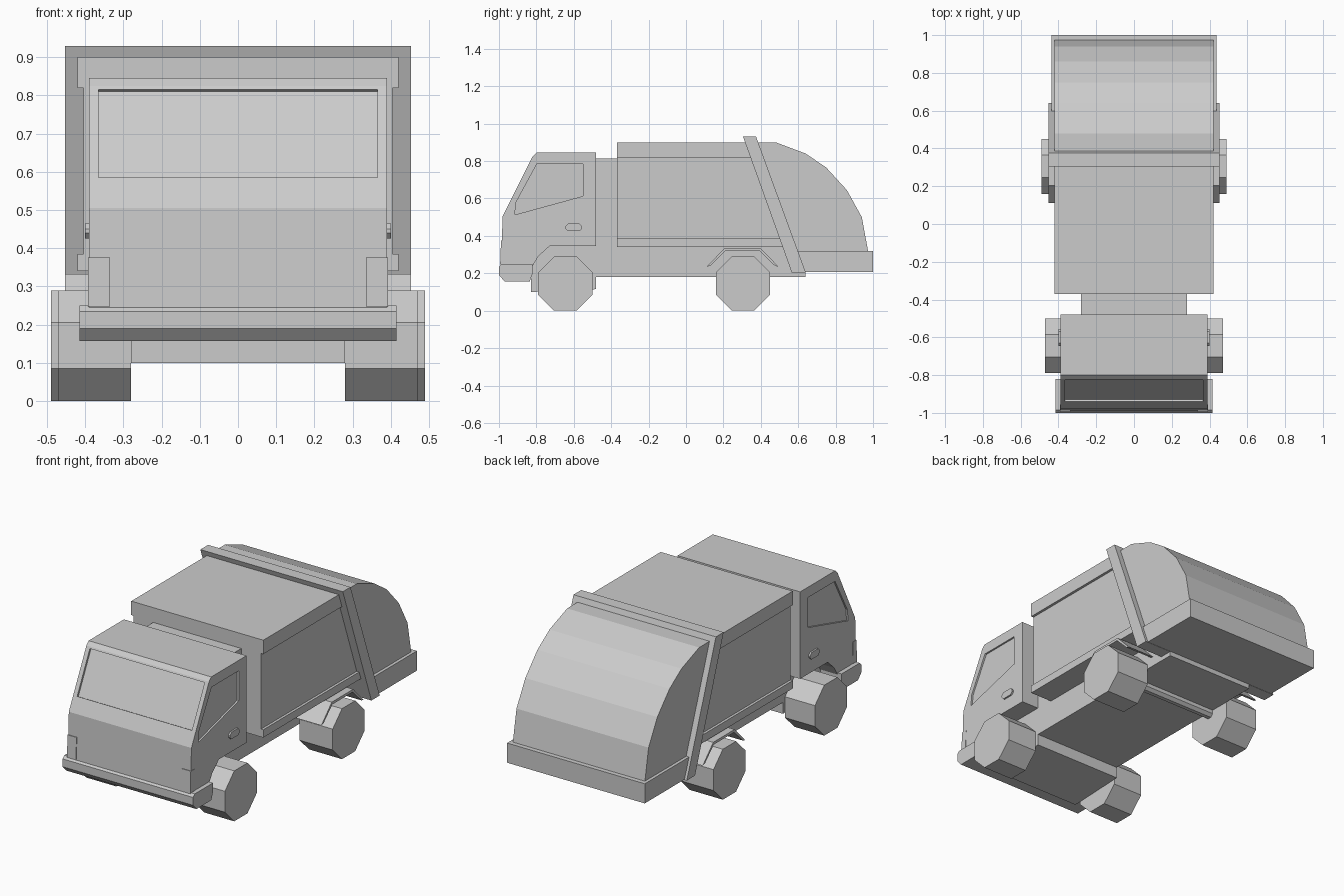
import bpy, bmesh, math
from mathutils import Vector

cube = bpy.data.objects.get("Cube")
if cube:
    bpy.data.objects.remove(cube, do_unlink=True)

grey = bpy.data.materials.new("plain grey")
grey.use_nodes = True
colour = (0.6, 0.6, 0.6, 1)
grey.diffuse_color = colour
grey.node_tree.nodes["Principled BSDF"].inputs["Base Color"].default_value = colour


def extrude(name, outline, x0, x1):
    """Prism from a closed (y, z) outline, running from x0 to x1."""
    bm = bmesh.new()
    face = bm.faces.new([bm.verts.new((x0, y, z)) for y, z in outline])
    new = bmesh.ops.extrude_face_region(bm, geom=[face])["geom"]
    verts = [v for v in new if isinstance(v, bmesh.types.BMVert)]
    bmesh.ops.translate(bm, verts=verts, vec=(x1 - x0, 0, 0))
    bmesh.ops.recalc_face_normals(bm, faces=bm.faces)
    mesh = bpy.data.meshes.new(name)
    bm.to_mesh(mesh)
    bm.free()
    mesh.materials.append(grey)
    obj = bpy.data.objects.new(name, mesh)
    bpy.context.collection.objects.link(obj)
    return obj


def slab(name, outline, half):
    return extrude(name, outline, -half, half)


def pair(name, outline, inner, outer):
    """The same prism on both sides."""
    return [extrude(side + "_" + name, outline, s * inner, s * outer)
            for side, s in (("left", 1), ("right", -1))]


def box(y0, y1, z0, z1):
    return [(y0, z0), (y1, z0), (y1, z1), (y0, z1)]


def ring(y, z, radius, sides=8):
    return [(y + radius * math.cos((i + 0.5) * math.tau / sides),
             z + radius * math.sin((i + 0.5) * math.tau / sides)) for i in range(sides)]


def strip(a, b, t0, t1, out, depth):
    """Quad along the line a-b, between fractions t0 and t1, from out to -depth."""
    a, b = Vector(a), Vector(b)
    d = b - a
    n = Vector((-d.y, d.x)).normalized()
    p, q = a + d * t0, a + d * t1
    return [tuple(v) for v in (p + n * out, q + n * out, q - n * depth, p - n * depth)]


def cut(target, cutter):
    cutter.hide_render = True
    cutter.hide_viewport = True
    mod = target.modifiers.new("recess", "BOOLEAN")
    mod.operation = "DIFFERENCE"
    mod.solver = "EXACT"
    mod.object = cutter


# Cab with recessed windscreen and side windows
brow, chin = (-0.82, 0.825), (-0.98, 0.505)
cab = slab("cab", [(-0.99, 0.24), chin, brow, (-0.80, 0.845), (-0.48, 0.845),
                   (-0.48, 0.345), (-0.73, 0.345), (-0.79, 0.29), (-0.82, 0.24)], 0.39)
cut(cab, slab("windscreen_cutter", strip(chin, brow, 0.25, 0.97, 0.05, 0.012), 0.365))
window = [(-0.915, 0.513), (-0.91, 0.577), (-0.797, 0.785), (-0.55, 0.785), (-0.55, 0.613)]
for cutter in pair("window_cutter", window, 0.38, 0.45):
    cut(cab, cutter)

# Door handles and front lamps
handle = [(-0.645, 0.44), (-0.63, 0.425), (-0.57, 0.425), (-0.555, 0.44),
          (-0.555, 0.45), (-0.57, 0.465), (-0.63, 0.465), (-0.645, 0.45)]
pair("door_handle", handle, 0.38, 0.40)
pair("lamp", strip((-0.99, 0.24), chin, 0.03, 0.51, 0.004, 0.03), 0.335, 0.392)

# Front bumper
slab("front_bumper", [(-1.0, 0.19), (-1.0, 0.235), (-0.985, 0.25), (-0.82, 0.25),
                      (-0.82, 0.20), (-0.835, 0.157), (-0.97, 0.157)], 0.415)

# Chassis and bulkhead behind the cab
slab("chassis", [(-0.83, 0.10), (-0.48, 0.115), (-0.48, 0.18), (0.64, 0.18),
                 (0.64, 0.36), (-0.83, 0.36)], 0.28)
slab("bulkhead", box(-0.50, -0.35, 0.30, 0.815), 0.28)

# Load body: recessed sides between a top and a bottom rail
slab("body_panel", [(-0.37, 0.36), (0.53, 0.36), (0.36, 0.86), (-0.37, 0.86)], 0.405)
slab("body_top_rail", [(-0.37, 0.82), (0.37, 0.82), (0.34, 0.90), (-0.37, 0.90)], 0.42)
slab("body_bottom_rail", [(-0.37, 0.34), (0.54, 0.34), (0.52, 0.385), (-0.37, 0.385)], 0.42)

# Slanted hoop around the body
slab("hoop", [(0.305, 0.93), (0.375, 0.93), (0.64, 0.205), (0.565, 0.205)], 0.453)

# Rounded rear hopper and its sill
slab("hopper", [(0.36, 0.90), (0.48, 0.90), (0.64, 0.84), (0.75, 0.765), (0.86, 0.645),
                (0.94, 0.50), (0.975, 0.31), (0.58, 0.31)], 0.42)
slab("rear_sill", [(0.575, 0.32), (1.0, 0.32), (1.0, 0.207), (0.60, 0.207)], 0.438)

# Rear mudguards
pair("mudguard", [(0.11, 0.235), (0.205, 0.333), (0.40, 0.333), (0.495, 0.235),
                  (0.475, 0.24), (0.395, 0.318), (0.21, 0.318), (0.13, 0.24)], 0.27, 0.453)

# Wheels and axles
radius = 0.145 / math.cos(math.pi / 8)
for end, y, outer in (("front", -0.645, 0.47), ("rear", 0.305, 0.49)):
    pair(end + "_wheel", ring(y, 0.145, radius), 0.28, outer)
    slab(end + "_axle", ring(y, 0.17, 0.03), 0.30)
